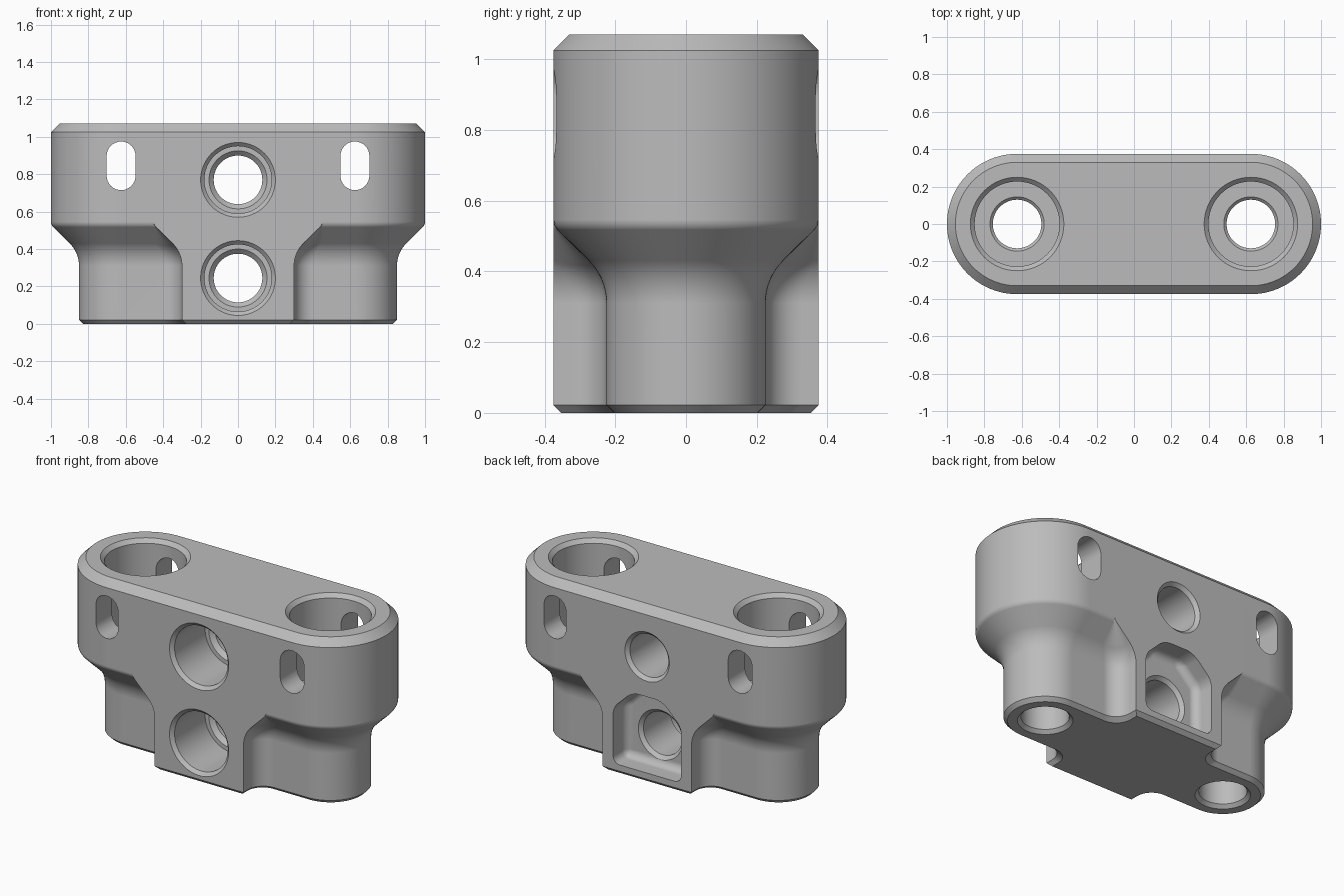
import bpy, bmesh, math
from math import sin, cos, pi

cube = bpy.data.objects.get("Cube")
if cube:
    bpy.data.objects.remove(cube, do_unlink=True)

grey = bpy.data.materials.new("machined_grey")
grey.use_nodes = True
grey.diffuse_color = (0.5, 0.5, 0.5, 1)
grey.node_tree.nodes["Principled BSDF"].inputs["Base Color"].default_value = (0.5, 0.5, 0.5, 1)

BOSS_X, HALF = 0.625, 0.375


def make_object(name, bm):
    bmesh.ops.remove_doubles(bm, verts=bm.verts, dist=1e-5)
    bmesh.ops.recalc_face_normals(bm, faces=bm.faces)
    mesh = bpy.data.meshes.new(name)
    bm.to_mesh(mesh)
    bm.free()
    mesh.materials.append(grey)
    obj = bpy.data.objects.new(name, mesh)
    bpy.context.collection.objects.link(obj)
    return obj


def loft(name, rings):
    """Skin a stack of equal-length point rings and cap both ends."""
    bm = bmesh.new()
    rows = [[bm.verts.new(p) for p in ring] for ring in rings]
    n = len(rows[0])
    for a, b in zip(rows, rows[1:]):
        for i in range(n):
            j = (i + 1) % n
            bm.faces.new((a[i], a[j], b[j], b[i]))
    bm.faces.new(rows[0])
    bm.faces.new(rows[-1])
    return make_object(name, bm)


def outline(offset, half, z):
    """Central block plus two round bosses, with filleted inner corners."""
    side, neck = 0.3 + offset, 0.225 + offset
    fillet = min(0.1, max(0, half - neck))
    quarter = [(side, half)]
    for i in range(9):
        a = pi / 2 * i / 8
        quarter.append((side + fillet * (1 - cos(a)), neck + fillet * (1 - sin(a))))
    for i in range(25):
        a = pi / 2 * (1 - i / 24)
        quarter.append((BOSS_X + neck * cos(a), neck * sin(a) if i < 24 else 0))
    right = quarter + [(x, -y) for x, y in reversed(quarter[:-1])]
    return [(x, y, z) for x, y in right + [(-x, -y) for x, y in right]]


def turned(name, profile, centre, axis):
    """Round cutter from (radius, position) steps along z or y."""
    cx, cz = centre
    rings = []
    for r, d in profile:
        ring = []
        for i in range(64):
            u, v = r * cos(2 * pi * i / 64), r * sin(2 * pi * i / 64)
            ring.append((cx + u, v, d) if axis == "z" else (cx + u, d, cz + v))
        rings.append(ring)
    return loft(name, rings)


# Body: foot chamfer, straight waist, curved flare, wide head, top chamfer
levels = [(-0.022, 0.353, 0), (0, HALF, 0.022)]
for i in range(9):
    a = pi / 4 * i / 8
    levels.append((0.17 * (1 - cos(a)), HALF, 0.31 + 0.17 * sin(a)))
for i in range(5):
    a = pi / 4 * (1 - i / 4)
    levels.append((0.15 - 0.04 * (1 - cos(a)), HALF, 0.546 - 0.04 * sin(a)))
levels += [(0.15, HALF, 1.025), (0.105, 0.33, 1.07)]
body = loft("mounting_block", [outline(*level) for level in levels])

cutters = []
for s in (-1, 1):
    # Stepped vertical bores
    cutters.append(turned("vertical_bore_cutter", [
        (0.27, 1.09), (0.227, 1.047), (0.227, 0.57), (0.145, 0.57),
        (0.13, 0.555), (0.13, 0.02), (0.17, -0.02)], (s * BOSS_X, 0), "z"))
    # Upright slots through the head
    rings = []
    for y in (-0.5, 0.5):
        ring = []
        for i in range(34):
            a = pi * (i % 17) / 16 + (pi if i > 16 else 0)
            lift = 0.0525 if i < 17 else -0.0525
            ring.append((s * BOSS_X + 0.0775 * cos(a), y, 0.845 + lift + 0.0775 * sin(a)))
        rings.append(ring)
    cutters.append(loft("slot_cutter", rings))

# Counterbored cross holes; the lower one ends in the rear pocket
POCKET_Y = 0.245
for z, back in ((0.77, HALF), (0.245, POCKET_Y)):
    cutters.append(turned("cross_hole_cutter", [
        (0.22, -0.395), (0.18, -0.355), (0.18, -0.06), (0.155, -0.06),
        (0.13, -0.035), (0.13, back - 0.02), (0.17, back + 0.02)], (0, z), "y"))

# Rear pocket with a sloped roof and rounded floor
shape = [(-0.23, 0.06), (0.23, 0.06), (0.23, 0.4), (0.1, 0.525), (-0.1, 0.525), (-0.23, 0.4)]
pocket = loft("rear_pocket_cutter", [[(x, y, z) for x, z in shape] for y in (POCKET_Y, 0.45)])
bm = bmesh.new()
bm.from_mesh(pocket.data)
inner = [e for e in bm.edges if any(v.co.y < 0.3 for v in e.verts)]
bmesh.ops.bevel(bm, geom=inner, offset=0.045, segments=5, profile=0.5, affect="EDGES")
bm.to_mesh(pocket.data)
bm.free()
cutters.append(pocket)

# Cut every opening, then discard the cutters
bpy.ops.object.select_all(action="DESELECT")
bpy.context.view_layer.objects.active = body
body.select_set(True)
for cutter in cutters:
    cutter.hide_render = True
    mod = body.modifiers.new("cut", "BOOLEAN")
    mod.operation, mod.solver, mod.object = "DIFFERENCE", "EXACT", cutter
    bpy.ops.object.modifier_apply(modifier=mod.name)
    bpy.data.objects.remove(cutter, do_unlink=True)

# Smooth curves, crisp machined edges
bpy.ops.object.shade_smooth_by_angle(angle=math.radians(30))
weighted = body.modifiers.new("even_shading", "WEIGHTED_NORMAL")
weighted.keep_sharp = True
